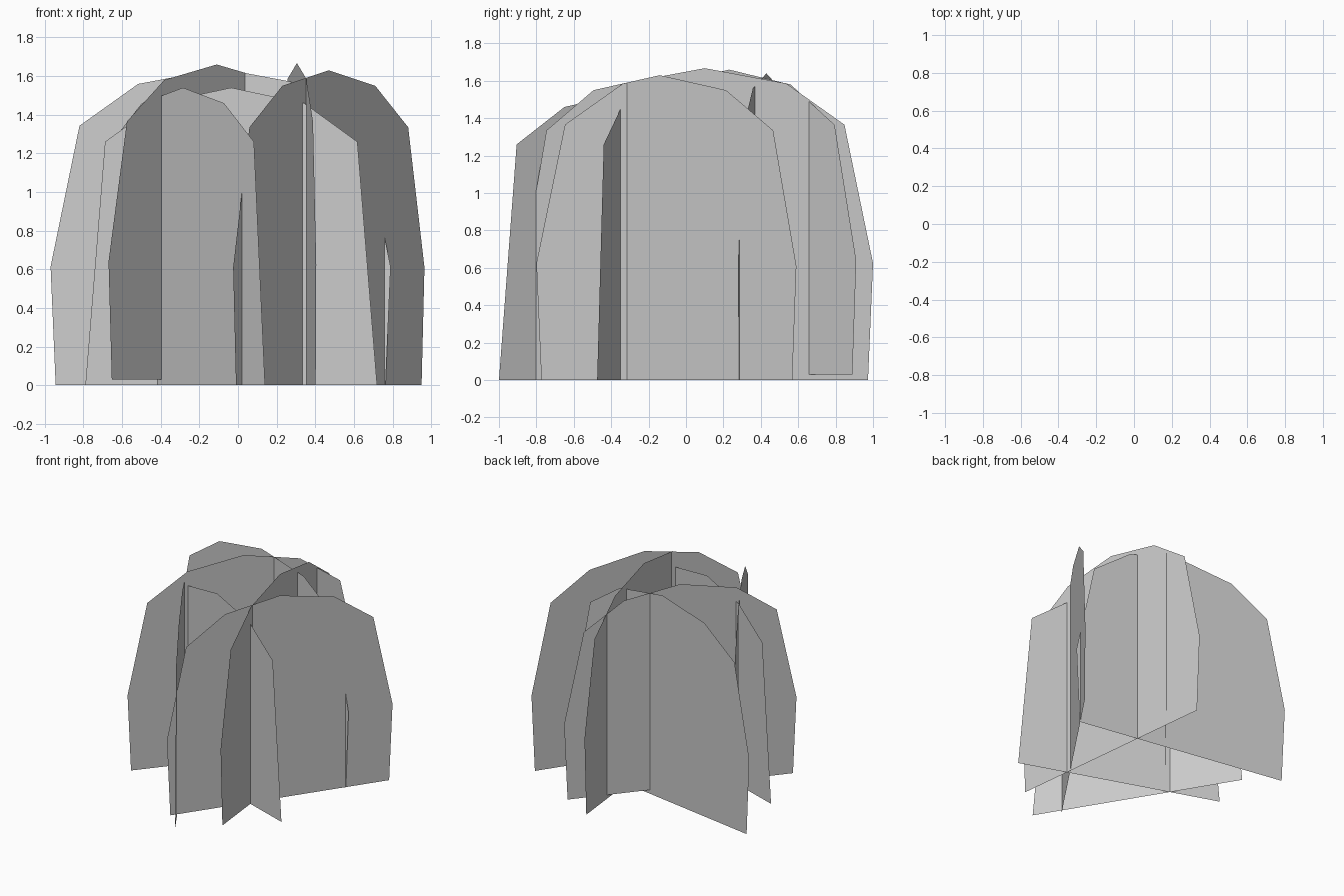
import bpy

if "Cube" in bpy.data.objects:
    bpy.data.objects.remove(bpy.data.objects["Cube"])

# Half outlines as (fraction of half width, height), bottom to peak
DOME = [(0.97, 0), (1, 0.61), (0.83, 1.335), (0.485, 1.55), (0, 1.63)]
BELL = [(1, 0), (0.865, 1.26), (0.5, 1.46), (0, 1.54)]


def card(name, half, centre, reach, zscale=1.0, zoff=0.0):
    """Upright flat leaf card mirrored about its centre; reach = centre to edge."""
    outline = half + [(-u, z) for u, z in reversed(half[:-1])]
    verts = [(centre[0] + u * reach[0], centre[1] + u * reach[1], z * zscale + zoff)
             for u, z in outline]
    mesh = bpy.data.meshes.new(name)
    mesh.from_pydata(verts, [], [range(len(verts))])
    obj = bpy.data.objects.new(name, mesh)
    bpy.context.collection.objects.link(obj)


# Tall domed cards
card("back_leaf_card", DOME, (-0.09, 0.43), (0.88, -0.15), zscale=1.006)
card("left_diagonal_leaf_card", DOME, (-0.11, 0.23), (0.56, 0.68), zoff=0.03)
card("right_diagonal_leaf_card", DOME, (0.47, -0.14), (0.495, 0.73))
card("side_leaf_card", DOME, (0.305, 0.10), (-0.10, 0.90), zscale=1.023)

# Lower bell-shaped cards
card("front_leaf_card", BELL, (-0.035, -0.215), (0.755, -0.26))
card("cross_leaf_card", BELL, (-0.285, -0.30), (0.425, -0.70))
